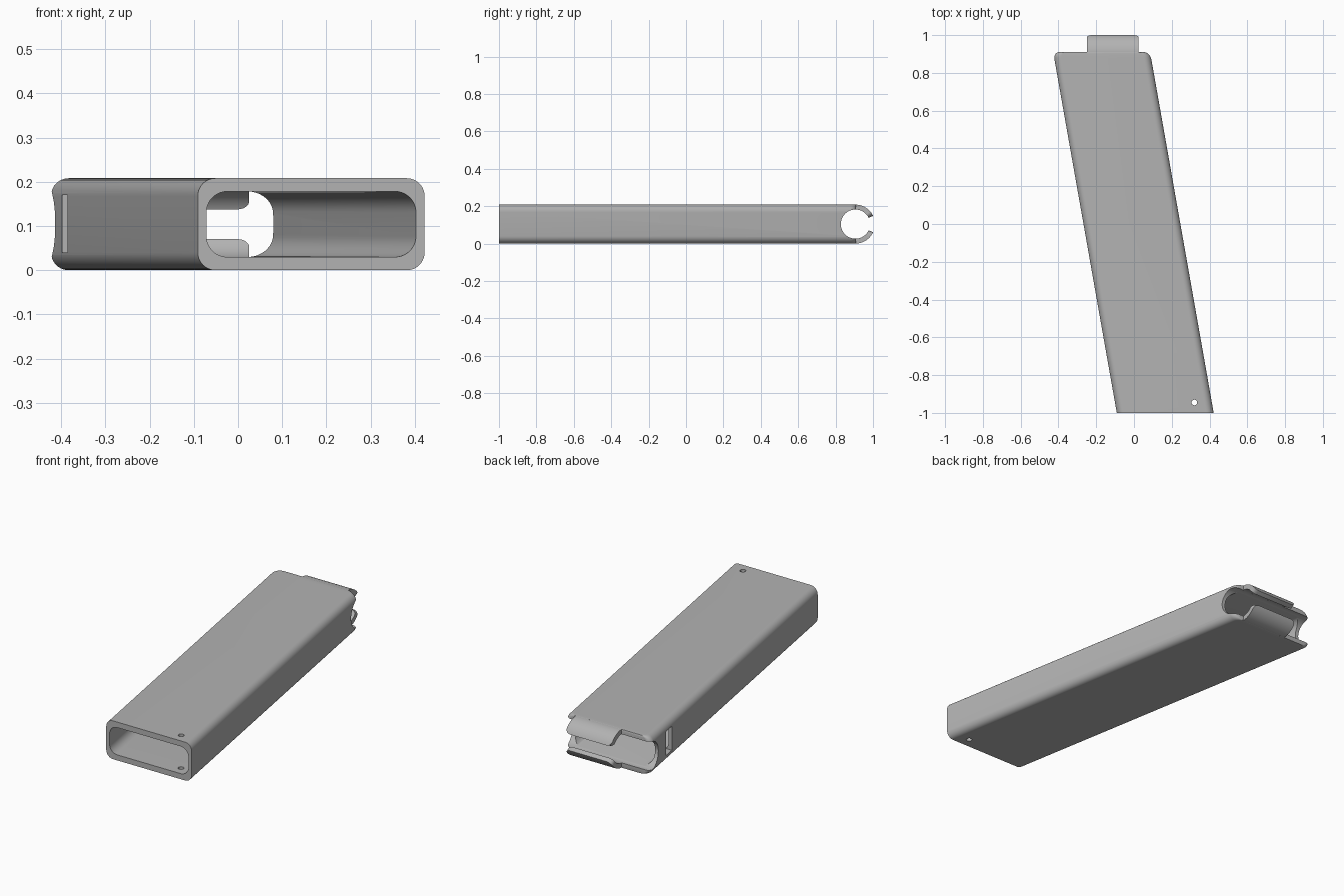
import bpy, bmesh
from math import sin, cos, tan, pi, radians, sqrt

if "Cube" in bpy.data.objects:
    bpy.data.objects.remove(bpy.data.objects["Cube"], do_unlink=True)

HEIGHT, BACK = 0.208, 0.91
MID = HEIGHT / 2
PIVOT_Y, BORE_R = 0.906, 0.078

grey = bpy.data.materials.new("satin grey")
grey.use_nodes = True
colour = (0.45, 0.45, 0.45, 1)
grey.diffuse_color = colour
grey.node_tree.nodes["Principled BSDF"].inputs["Base Color"].default_value = colour


def centre_x(y):
    """The sleeve leans ten degrees sideways along its length."""
    return 0.1655 - tan(radians(10)) * (y + 1)


def rounded_rect(y, half_w, half_h, r, steps=10):
    """Upright rounded rectangle section at depth y."""
    pts = []
    for corner, (sx, sz) in enumerate([(1, 1), (-1, 1), (-1, -1), (1, -1)]):
        for i in range(steps + 1):
            a = (corner + i / steps) * pi / 2
            pts.append((centre_x(y) + sx * (half_w - r) + r * cos(a), y,
                        MID + sz * (half_h - r) + r * sin(a)))
    return pts


def loft(name, sections):
    """Closed solid through matching sections."""
    bm = bmesh.new()
    rings = [[bm.verts.new(p) for p in s] for s in sections]
    n = len(rings[0])
    for a, b in zip(rings, rings[1:]):
        for i in range(n):
            j = (i + 1) % n
            bm.faces.new((a[i], a[j], b[j], b[i]))
    bm.faces.new(rings[0])
    bm.faces.new(rings[-1])
    bmesh.ops.recalc_face_normals(bm, faces=bm.faces)
    mesh = bpy.data.meshes.new(name)
    bm.to_mesh(mesh)
    bm.free()
    mesh.materials.append(grey)
    obj = bpy.data.objects.new(name, mesh)
    bpy.context.collection.objects.link(obj)
    return obj


def activate(obj):
    bpy.ops.object.select_all(action='DESELECT')
    obj.select_set(True)
    bpy.context.view_layer.objects.active = obj


def cut(obj, cutter):
    cutter.hide_render = True
    mod = obj.modifiers.new("cut", 'BOOLEAN')
    mod.operation, mod.solver, mod.object = 'DIFFERENCE', 'EXACT', cutter
    activate(obj)
    bpy.ops.object.modifier_apply(modifier=mod.name)
    bpy.data.objects.remove(cutter, do_unlink=True)


def cylinder(radius, depth, location, rotation=(0, 0, 0), sides=64):
    bpy.ops.mesh.primitive_cylinder_add(vertices=sides, radius=radius, depth=depth,
                                        location=location, rotation=rotation)
    obj = bpy.context.object
    obj.data.materials.append(grey)
    return obj


# Outer sleeve, with rounded side corners at the back end
R = 0.03
sections = [rounded_rect(-1, 0.2565, MID, 0.04)]
for i in range(9):
    a = i / 8 * pi / 2
    sections.append(rounded_rect(BACK - R + R * sin(a),
                                 0.2565 - R * (1 - cos(a)), MID, 0.04))
sleeve = loft("sleeve", sections)

# Hollow interior
cut(sleeve, loft("cavity", [rounded_rect(y, 0.237, 0.074, 0.047) for y in (-1.1, 1.1)]))

# Cross bore that takes the hinge rod
cut(sleeve, cylinder(BORE_R, 1.4, (0, PIVOT_Y, MID), (0, pi / 2, 0)))

# Pin hole through top and bottom
cut(sleeve, cylinder(0.015, 1, (0.32, -0.945, MID), sides=24))

# Slot in the right wall near the back
slot_y = 0.707
bpy.ops.mesh.primitive_cube_add(size=1, location=(centre_x(slot_y) - 0.25, slot_y, 0.105))
slot = bpy.context.object
slot.scale = (0.1, 0.068, 0.13)
slot.data.materials.append(grey)
cut(sleeve, slot)

# Curved clip jaws, above and below the rod, with rounded tip corners
LEFT, RIGHT, TIP_R = -0.25, 0.025, 0.028
START, TIP = radians(92), radians(25)
jaws = []
for name, side in (("upper_clip_jaw", 1), ("lower_clip_jaw", -1)):
    rings = []
    for i in range(33):
        t = i / 32
        a = START + (TIP - START) * t
        to_tip = (START - TIP) * (1 - t) * 0.1
        d = max(0, TIP_R - to_tip)
        inset = TIP_R - sqrt(max(0, TIP_R ** 2 - d ** 2))
        rings.append([(x, PIVOT_Y + r * cos(a), MID + side * r * sin(a))
                      for x, r in ((LEFT + inset, MID), (RIGHT - inset, MID),
                                   (RIGHT - inset, BORE_R), (LEFT + inset, BORE_R))])
    jaws.append(loft(name, rings))

for obj in [sleeve] + jaws:
    activate(obj)
    bpy.ops.object.shade_smooth_by_angle(angle=radians(30))
